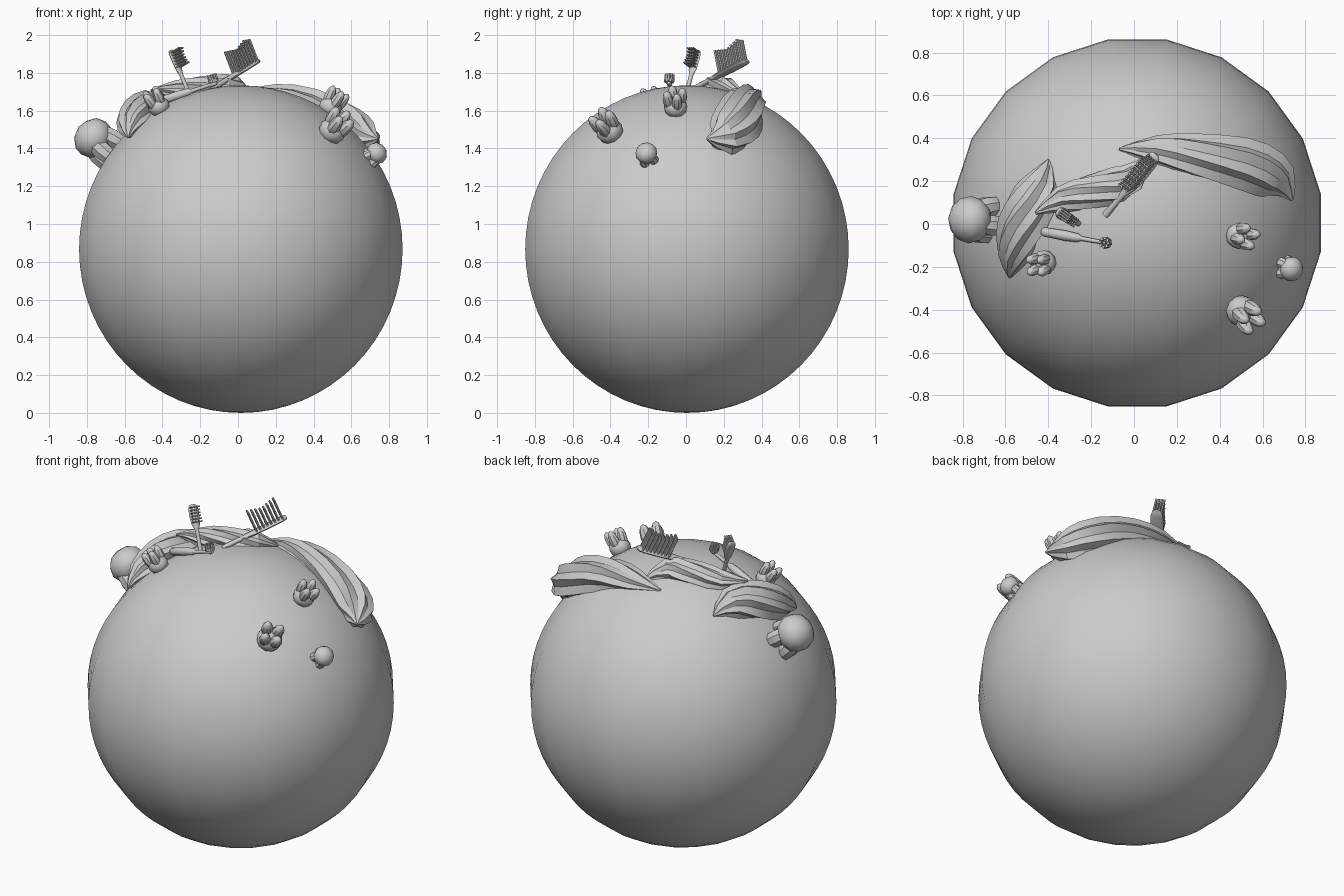
import bpy, bmesh, math
from mathutils import Vector, Matrix

if "Cube" in bpy.data.objects:
    bpy.data.objects.remove(bpy.data.objects["Cube"])

CENTRE, RADIUS = Vector((0.015, 0.005, 0.867)), 0.867


def finish(name, bm, angle=None):
    bmesh.ops.recalc_face_normals(bm, faces=bm.faces)
    me = bpy.data.meshes.new(name)
    bm.to_mesh(me)
    bm.free()
    ob = bpy.data.objects.new(name, me)
    bpy.context.collection.objects.link(ob)
    if angle:
        bpy.ops.object.select_all(action='DESELECT')
        ob.select_set(True)
        bpy.context.view_layer.objects.active = ob
        bpy.ops.object.shade_smooth_by_angle(angle=math.radians(angle))
    return ob


def skin(bm, rings):
    """Join rings of points into a closed tube."""
    loops = [[bm.verts.new(p) for p in r] for r in rings]
    n = len(loops[0])
    for a, b in zip(loops, loops[1:]):
        for i in range(n):
            j = (i + 1) % n
            bm.faces.new((a[i], a[j], b[j], b[i]))
    bm.faces.new(loops[0])
    bm.faces.new(loops[-1])


def frame(origin, x_dir, z_dir):
    x = Vector(x_dir).normalized()
    z = Vector(z_dir)
    z = (z - x * z.dot(x)).normalized()
    y = z.cross(x)
    m = Matrix((x, y, z)).transposed().to_4x4()
    m.translation = origin
    return m


def on_ball(x, y, h):
    """Point h above the ball surface, roughly over (x, y)."""
    dx, dy = x - CENTRE.x, y - CENTRE.y
    r = RADIUS + h
    return CENTRE + Vector((dx, dy, math.sqrt(r * r - dx * dx - dy * dy)))


def spline(keys, t):
    """Catmull-Rom through tuples, t in 0..1."""
    f = t * (len(keys) - 1)
    i = min(int(f), len(keys) - 2)
    u = f - i
    k = [keys[max(0, min(len(keys) - 1, i + o))] for o in (-1, 0, 1, 2)]
    return [0.5 * (2 * b + (c - a) * u + (2 * a - 5 * b + 4 * c - d) * u * u
                   + (3 * b - a - 3 * c + d) * u ** 3) for a, b, c, d in zip(*k)]


# Paste swirl: star section, twisted along a path lying on the ball
def swirl(name, keys, lobes=8, twist=1.6, steps=9, tall=0.9):
    bm, rings = bmesh.new(), []
    for k in range(steps + 1):
        t = k / steps
        x, y, h, w = spline(keys, t)
        p = on_ball(x, y, h)
        t0, t1 = max(0, t - .03), min(1, t + .03)
        tan = on_ball(*spline(keys, t1)[:3]) - on_ball(*spline(keys, t0)[:3])
        m = frame(p, tan, p - CENTRE)
        ring = []
        for i in range(lobes * 2):
            a = math.pi * i / lobes + twist * t
            r = max(w, .004) * (1.06 if i % 2 == 0 else .84)
            ring.append(m @ Vector((0, r * math.cos(a), tall * r * math.sin(a))))
        rings.append(ring)
    skin(bm, rings)
    finish(name, bm, 20)


# Tooth: rounded crown with four blunt roots along local +z
def tooth(name, pos, axis, s, spin=0.4):
    bm = bmesh.new()
    m = Matrix.Translation(pos) @ Vector(axis).to_track_quat('Z', 'Y').to_matrix().to_4x4()
    m = m @ Matrix.Rotation(spin, 4, 'Z') @ Matrix.Scale(s, 4)
    bmesh.ops.create_icosphere(bm, subdivisions=2, radius=1,
                               matrix=m @ Matrix.Diagonal((.074, .074, .066, 1)))
    for i in range(4):
        r = Matrix.Rotation(i * math.pi / 2, 4, 'Z') @ Matrix.Translation((.043, 0, .052)) \
            @ Matrix.Rotation(.16, 4, 'Y') @ Matrix.Diagonal((.034, .034, .075, 1))
        bmesh.ops.create_uvsphere(bm, u_segments=8, v_segments=6, radius=1, matrix=m @ r)
    finish(name, bm, 40)


# Handle or head from stations (x, half width, half thickness)
def bar(name, m, stations, sides=10):
    bm = bmesh.new()
    skin(bm, [[m @ Vector((x, w * math.cos(2 * math.pi * i / sides),
                           h * math.sin(2 * math.pi * i / sides))) for i in range(sides)]
              for x, w, h in stations])
    finish(name, bm, 40)


# Manual brush: tip at origin, handle towards -x, bristles along +z
def brush(name, tip, d, b, length, head, w, bristle, cols, rows=4):
    m = frame(tip, d, b)
    t = w * .4
    bar(name + "_handle", m, [
        (-length, w * .5, t), (-head * 1.6, w * .42, t), (-head * 1.25, w * .45, t),
        (-head, w * .9, t), (-head * .6, w * 1.1, t), (-head * .2, w * 1.05, t),
        (-head * .05, w * .8, t), (0, w * .4, t * .6)])
    bm = bmesh.new()
    gx, gy = head * .88 / cols, 1.8 * w / rows
    for i in range(cols):
        for j in range(rows):
            tall = bristle * (.82 + .18 * abs(2 * i / (cols - 1) - 1))
            c = Vector((-head * .95 + gx * (i + .5), (j - (rows - 1) / 2) * gy, tall / 2))
            bmesh.ops.create_cone(bm, cap_ends=True, segments=6, radius1=gy * .42,
                                  radius2=gy * .42, depth=tall, matrix=m @ Matrix.Translation(c))
    finish(name + "_bristles", bm, 35)


# Ball
bm = bmesh.new()
bmesh.ops.create_uvsphere(bm, u_segments=20, v_segments=32, radius=RADIUS,
                          matrix=Matrix.Translation(CENTRE) @ Matrix.Rotation(math.pi / 20, 4, 'Z'))
finish("ball", bm, 60)

# Paste swirls: keys are x, y, height above ball, half width
swirl("paste_left", [(-.58, -.25, .01, .006), (-.56, -.13, .02, .085), (-.51, .02, .02, .118),
                     (-.44, .17, .02, .095), (-.40, .30, .0, .006)])
swirl("paste_middle", [(-.46, .05, .10, .006), (-.32, .12, .04, .065), (-.16, .16, .01, .078),
                       (-.03, .20, .0, .08), (.06, .31, .0, .01)])
swirl("paste_right", [(-.07, .35, .0, .006), (.12, .34, .0, .075), (.32, .31, .01, .108),
                      (.54, .27, .02, .13), (.67, .21, .04, .1), (.74, .11, .07, .006)],
      steps=11, twist=1.3)

# Teeth: roots outward
for name, (x, y), s in (("tooth_upper_right", (.49, -.055), .85),
                        ("tooth_front_right", (.50, -.405), 1.0),
                        ("tooth_left", (-.42, -.18), .8)):
    p = on_ball(x, y, .025)
    tooth(name, p, p - CENTRE, s)

# Teeth: crown outward
p = Vector((.735, -.21, 1.375))
tooth("tooth_low_right", p, CENTRE - p, .8)
p = Vector((-.765, .02, 1.455))
tooth("tooth_big_left", p, CENTRE - p, 1.5)

# Manual brushes
brush("large_brush", (.105, .325, 1.865), (.21, .25, .13), (-.37, -.2, .9),
      .40, .21, .034, .13, 8)
brush("small_brush", (-.355, .06, 1.92), (-.10, .06, .24), (.7, -.5, .3),
      .30, .115, .027, .065, 6)

# Electric brush: thick grip, thin neck, round bristle head
m = frame((-.43, -.035, 1.645), (.31, -.055, .10), (0, 0, 1))
bar("electric_brush_body", m, [(0, .015, .015), (.01, .022, .022), (.12, .024, .024),
                               (.18, .02, .02), (.195, .011, .011), (.30, .009, .009),
                               (.325, .014, .014), (.34, .008, .008)])
head = m @ Matrix.Translation((.325, 0, 0))
bm = bmesh.new()
bmesh.ops.create_cone(bm, cap_ends=True, segments=12, radius1=.024, radius2=.028, depth=.016,
                      matrix=head @ Matrix.Translation((0, 0, .014)))
for i in range(9):
    a = i * math.pi / 4
    r = .02 if i < 8 else 0
    bmesh.ops.create_cone(bm, cap_ends=True, segments=6, radius1=.008, radius2=.007, depth=.04,
                          matrix=head @ Matrix.Translation((r * math.cos(a), r * math.sin(a), .03)))
finish("electric_brush_head", bm, 35)
